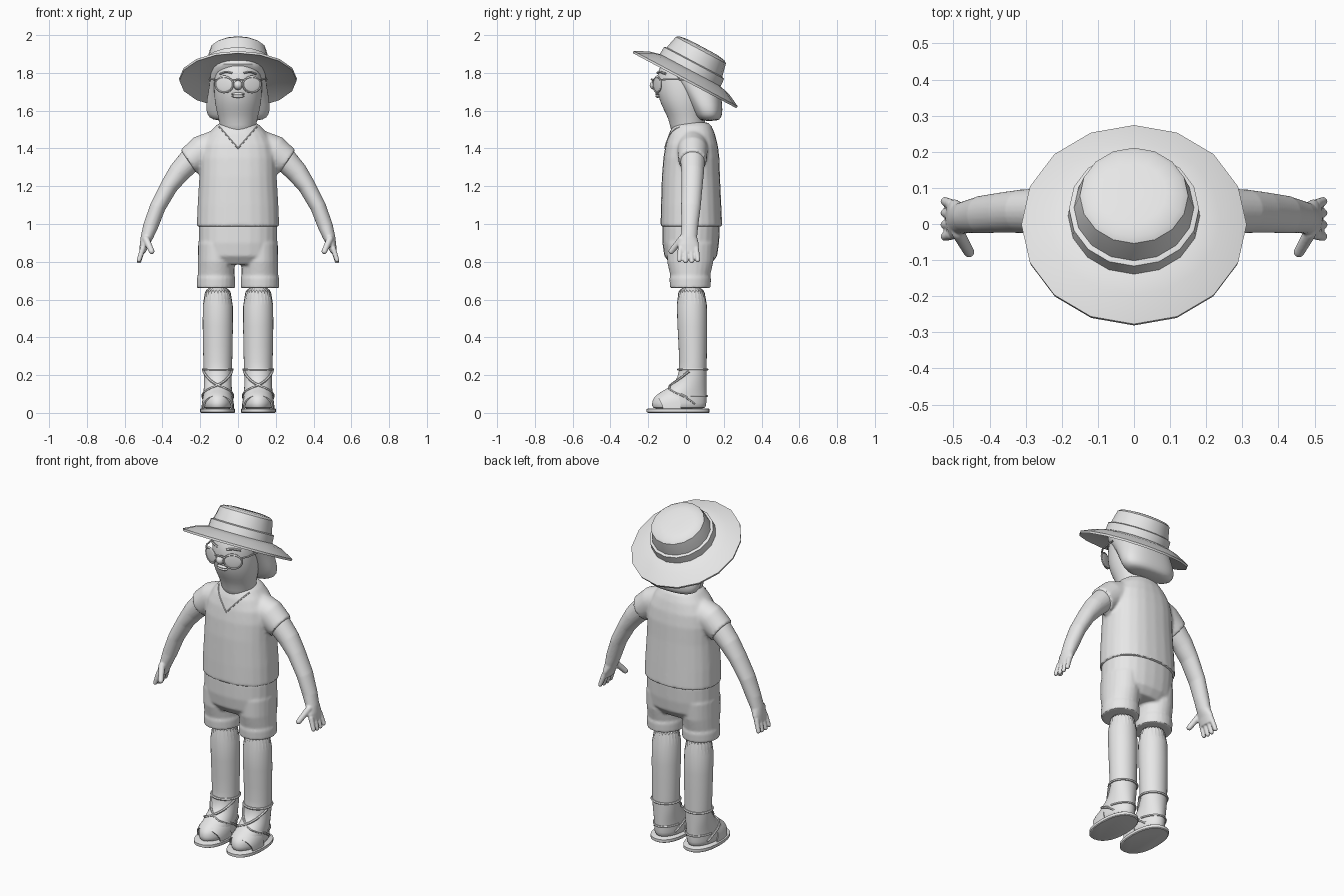
import bpy, bmesh, math
from mathutils import Vector, Matrix
from mathutils.bvhtree import BVHTree

if "Cube" in bpy.data.objects:
    bpy.data.objects.remove(bpy.data.objects["Cube"])

grey = bpy.data.materials.new("plain_grey")
grey.use_nodes = True
grey.diffuse_color = (0.8, 0.8, 0.8, 1)
grey.node_tree.nodes["Principled BSDF"].inputs["Base Color"].default_value = grey.diffuse_color


def loft(bm, rings, n=24, power=2.0):
    """Closed skin over rings of (x, y, z, radius x, radius y, tilt in degrees)."""
    rows = []
    for x, y, z, rx, ry, *tilt in rings:
        t = math.radians(tilt[0] if tilt else 0)
        row = []
        for i in range(n):
            a = math.tau * i / n
            c, s = math.cos(a), math.sin(a)
            u = math.copysign(abs(c) ** (2 / power), c) * rx
            v = math.copysign(abs(s) ** (2 / power), s) * ry
            row.append(bm.verts.new((x + u * math.cos(t), y + v, z + u * math.sin(t))))
        rows.append(row)
    for a, b in zip(rows, rows[1:]):
        for i in range(n):
            j = (i + 1) % n
            bm.faces.new((a[i], a[j], b[j], b[i]))
    bm.faces.new(rows[0][::-1])
    bm.faces.new(rows[-1])


def front_back(rows, x=0):
    """Rings given as (z, half width, front y, back y)."""
    return [(x, (f + b) / 2, z, w, (b - f) / 2) for z, w, f, b in rows]


def ball(bm, centre, size, turn=0):
    m = Matrix.Translation(centre) @ Matrix.Rotation(turn, 4, "Z") @ Matrix.Diagonal((*size, 1))
    return bmesh.ops.create_uvsphere(bm, u_segments=20, v_segments=12, radius=1, matrix=m)["verts"]


def rod(bm, a, b, r):
    verts = ball(bm, a, (r, r, r)) + ball(bm, b, (r * 0.85,) * 3)
    bmesh.ops.convex_hull(bm, input=verts)


def bake(ob):
    """Replace an object by its evaluated mesh, so every part is a plain mesh."""
    bpy.context.view_layer.update()
    mesh = bpy.data.meshes.new_from_object(ob.evaluated_get(bpy.context.evaluated_depsgraph_get()))
    name = ob.name
    bpy.data.objects.remove(ob)
    mesh.materials.clear()
    mesh.materials.append(grey)
    mesh.shade_smooth()
    mesh.set_sharp_from_angle(angle=math.radians(38))
    new = bpy.data.objects.new(name, mesh)
    bpy.context.collection.objects.link(new)
    return new


def finish(name, bm, voxel=0, smooth=4, subsurf=0, mirror=False, solid=0):
    bmesh.ops.recalc_face_normals(bm, faces=bm.faces)
    mesh = bpy.data.meshes.new(name)
    bm.to_mesh(mesh)
    bm.free()
    ob = bpy.data.objects.new(name, mesh)
    bpy.context.collection.objects.link(ob)
    if voxel:
        m = ob.modifiers.new("fuse", "REMESH")
        m.mode, m.voxel_size = "VOXEL", voxel
        m = ob.modifiers.new("soften", "SMOOTH")
        m.iterations = smooth
    if subsurf:
        ob.modifiers.new("round", "SUBSURF").levels = subsurf
    if solid:
        ob.modifiers.new("thickness", "SOLIDIFY").thickness = solid
    if mirror:
        ob.modifiers.new("mirror", "MIRROR").use_mirror_merge = False
    return bake(ob)


def tube(name, points, r, cyclic=False, mirror=False):
    cu = bpy.data.curves.new(name, "CURVE")
    cu.dimensions, cu.bevel_depth, cu.bevel_resolution = "3D", r, 1
    sp = cu.splines.new("POLY")
    sp.points.add(len(points) - 1)
    for p, q in zip(sp.points, points):
        p.co = (*q, 1)
    sp.use_cyclic_u = cyclic
    ob = bpy.data.objects.new(name, cu)
    bpy.context.collection.objects.link(ob)
    ob = bake(ob)
    if mirror:
        ob.modifiers.new("mirror", "MIRROR").use_mirror_merge = False
        ob = bake(ob)
    return ob


def surface(ob):
    bm = bmesh.new()
    bm.from_mesh(ob.data)
    tree = BVHTree.FromBMesh(bm)
    bm.free()
    return tree


# Shirt: torso and two short sleeves fused together
bm = bmesh.new()
loft(bm, front_back([(0.985, .218, -.135, .192), (1.1, .214, -.133, .187), (1.25, .205, -.128, .18),
                     (1.35, .203, -.12, .177), (1.42, .19, -.108, .168), (1.48, .155, -.09, .152),
                     (1.52, .118, -.07, .135), (1.538, .09, -.045, .115)]), power=2.3)
for s in (1, -1):
    loft(bm, [(s * .08, .035, 1.42, .09, .085, s * 72), (s * .19, .035, 1.385, .086, .08, s * 60),
              (s * .262, .034, 1.33, .075, .074, s * 56)])
shirt = finish("shirt", bm, voxel=.009, smooth=5)

# V neckline lying on the shirt front
tree = surface(shirt)
line = []
for i in range(-12, 13):
    x = .1 * i / 12
    hit = tree.ray_cast(Vector((x, -1, 1.4 + abs(x) * 1.15)), Vector((0, 1, 0)))[0]
    if hit:
        line.append(hit)
tube("neckline", line, .004)

# Shorts with rolled cuffs
bm = bmesh.new()
loft(bm, front_back([(1.0, .208, -.125, .18), (.9, .208, -.125, .175), (.83, .2, -.115, .165),
                     (.785, .17, -.08, .13)]), power=2.3)
for s in (1, -1):
    loft(bm, front_back([(.9, .095, -.1, .15), (.8, .097, -.1, .145), (.725, .097, -.083, .128),
                         (.715, .102, -.088, .133), (.66, .102, -.085, .13)], s * .116))
finish("shorts", bm, voxel=.008, smooth=4)

# Arms with hands
bm = bmesh.new()
loft(bm, [(.2, .035, 1.385, .06, .06, 58), (.26, .035, 1.33, .064, .064, 52), (.315, .035, 1.27, .057, .06, 42),
          (.365, .032, 1.2, .047, .056, 35), (.425, .026, 1.09, .042, .052, 26), (.462, .02, .99, .04, .045, 16),
          (.482, .015, .93, .033, .044, 10), (.496, .013, .89, .024, .056, 8), (.506, .013, .85, .017, .052, 8)])
for i in range(4):
    y = -.033 + i * .031
    rod(bm, (.504, y * .9, .87), (.524, y * 1.05, .8 + .006 * abs(i - 1.5)), .0145)
rod(bm, (.487, -.025, .92), (.457, -.078, .855), .018)
finish("arms", bm, voxel=.005, smooth=3, mirror=True)

# Legs with feet
bm = bmesh.new()
loft(bm, front_back([(.018, .07, -.175, .1), (.035, .08, -.182, .108), (.07, .08, -.18, .11), (.095, .078, -.16, .11),
                     (.118, .076, -.12, .11), (.145, .074, -.078, .11), (.185, .074, -.042, .11),
                     (.25, .077, -.034, .11), (.45, .081, -.045, .113), (.7, .084, -.06, .115)], .107))
legs = finish("legs", bm, subsurf=1, mirror=True)

# Sandal soles
bm = bmesh.new()
loft(bm, front_back([(0, .088, -.2, .12), (.004, .092, -.208, .125), (.02, .092, -.208, .125),
                     (.023, .088, -.202, .12)], .108), n=28, power=2.3)
finish("sandal_soles", bm, mirror=True)

# Toe bands arching over the feet
bm = bmesh.new()
rows = []
for y, w, h in ((-.155, .078, .088), (-.125, .084, .112), (-.09, .086, .128), (-.06, .084, .146)):
    rows.append([bm.verts.new((.107 + w * math.cos(a), y + .035 * (1 - math.sin(a)), .018 + (h - .014) * math.sin(a) ** .7))
                 for a in (math.pi * i / 16 for i in range(17))])
for a, b in zip(rows, rows[1:]):
    for i in range(16):
        bm.faces.new((a[i], a[i + 1], b[i + 1], b[i]))
finish("toe_bands", bm, mirror=True, solid=.008)

# Ankle straps, wrapped around the leg surface
tree = surface(legs)


def wrap(name, path, r, cyclic=False):
    pts = []
    for deg, z in path:
        a = math.radians(deg)
        out = Vector((math.cos(a), math.sin(a), 0))
        axis = Vector((.107, .035, z))
        hit = tree.ray_cast(axis, out)[0]
        if hit:
            pts.append(hit + out * r * .4)
    tube(name, pts, r, cyclic, mirror=True)


wrap("ankle_loops", [(15 * i, .23) for i in range(24)], .007, True)
for name, s in (("outer_cross_straps", 1), ("inner_cross_straps", -1)):
    wrap(name, [(-90 + s * (100 - 16 * i), .05 + .0155 * i) for i in range(12)], .007)
wrap("heel_straps", [(-10 + 20 * i, .09) for i in range(11)], .006)

# Head and neck
bm = bmesh.new()
loft(bm, front_back([(1.45, .09, -.075, .11), (1.53, .097, -.085, .1), (1.58, .109, -.104, .1),
                     (1.63, .122, -.132, .11), (1.69, .128, -.152, .12), (1.75, .128, -.158, .125),
                     (1.81, .125, -.15, .125), (1.86, .11, -.125, .11), (1.9, .06, -.07, .07)]))
finish("head", bm, subsurf=1)

# Bobbed hair sweeping back from the forehead
bm = bmesh.new()
loft(bm, front_back([(1.545, .11, .08, .165), (1.56, .155, .055, .188), (1.6, .172, .035, .195),
                     (1.66, .166, .0, .19), (1.72, .155, -.04, .178), (1.78, .148, -.092, .165),
                     (1.83, .142, -.135, .15), (1.865, .125, -.148, .13), (1.91, .07, -.07, .08)]), power=2.4)
finish("hair", bm, subsurf=1)

# Face details
bm = bmesh.new()
ball(bm, (0, -.165, 1.735), (.024, .027, .025))
finish("nose", bm)
bm = bmesh.new()
for z in (1.688, 1.676):
    ball(bm, (0, -.15, z), (.034, .012, .008))
finish("lips", bm)

# Sunglasses: lenses, rims, bridge and temples
bm = bmesh.new()
ball(bm, (.073, -.152, 1.742), (.05, .006, .044), math.radians(24))
finish("lenses", bm, mirror=True)
rim = []
for i in range(24):
    a = math.tau * i / 24
    u = .052 * math.cos(a)
    rim.append((.073 + u * .91, -.152 + u * .41, 1.742 + .046 * math.sin(a) * (.75 if a < math.pi else 1)))
tube("lens_rims", rim, .005, True, mirror=True)
tube("bridge", [(-.03, -.175, 1.762), (0, -.182, 1.766), (.03, -.175, 1.762)], .005)
tube("temples", [(.118, -.132, 1.764), (.137, -.1, 1.766), (.152, .0, 1.765)], .005, mirror=True)
tube("eyebrows", [(.03, -.152, 1.8), (.065, -.138, 1.806), (.095, -.108, 1.795)], .006, mirror=True)

# Sun hat: turned profiles of (radius, height), tilted back
tilt = Matrix.Translation((0, .02, 1.81)) @ Matrix.Rotation(math.radians(-28), 4, "X")
for name, profile in (
        ("hat_brim", [(.15, -.02), (.22, -.026), (.31, -.058), (.312, -.046), (.24, -.01), (.17, .008)]),
        ("hat_band", [(.17, -.012), (.183, -.005), (.18, .048), (.165, .054)]),
        ("hat_crown", [(.168, .03), (.166, .055), (.15, .125), (.135, .136), (.09, .143), (.03, .144)])):
    bm = bmesh.new()
    loft(bm, [(0, 0, h, r, r) for r, h in profile], n=16)
    bm.transform(tilt)
    finish(name, bm)
